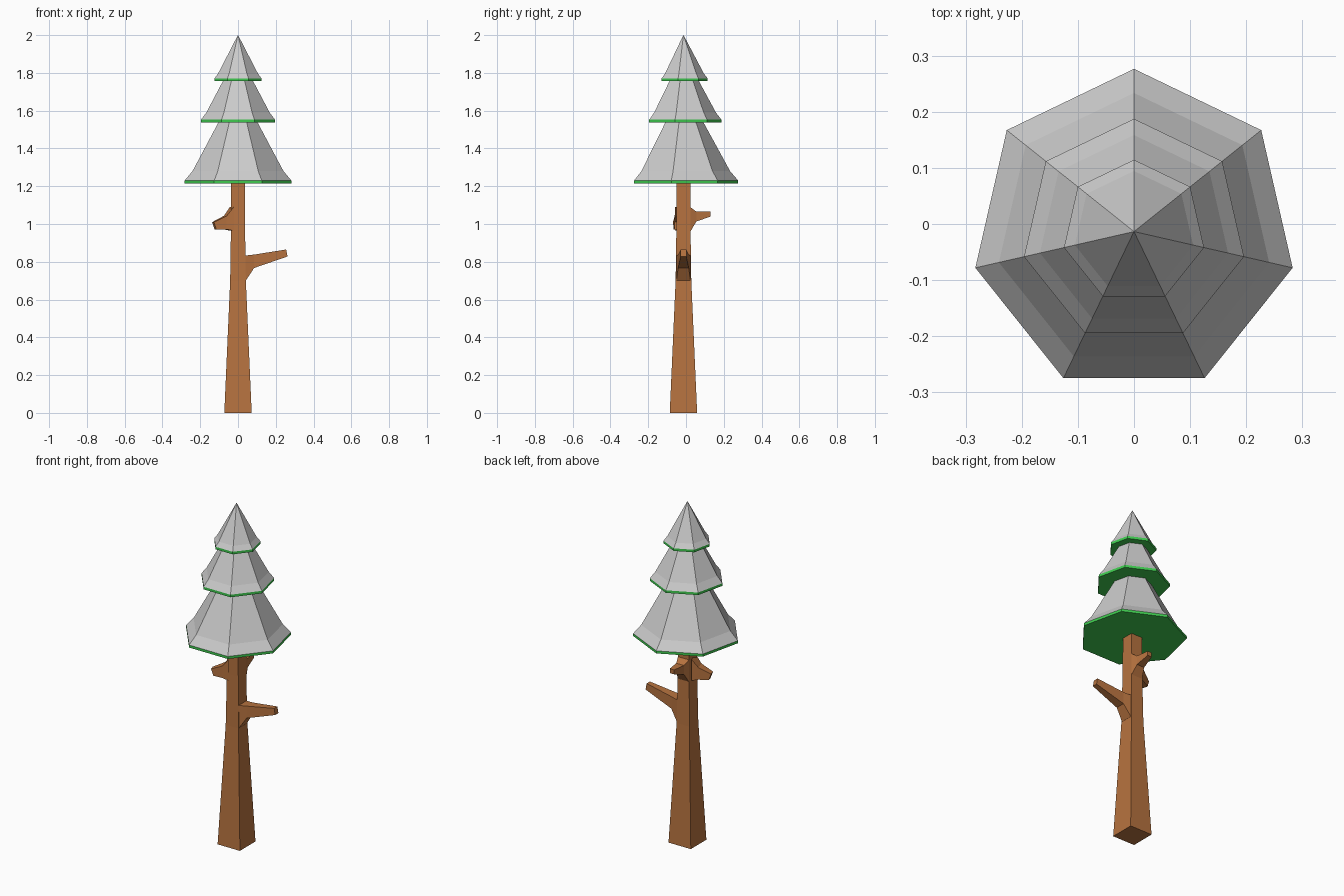
import bpy
from math import sin, cos, pi, radians

if "Cube" in bpy.data.objects:
    bpy.data.objects.remove(bpy.data.objects["Cube"])

CY = -0.0135  # tree axis sits slightly in front of the origin


def material(name, color):
    m = bpy.data.materials.new(name)
    m.diffuse_color = color
    m.use_nodes = True
    m.node_tree.nodes["Principled BSDF"].inputs["Base Color"].default_value = m.diffuse_color
    return m


bark = material("bark", (0.47, 0.17, 0.05, 1))
green = material("needles", (0.05, 0.6, 0.08, 1))


def loft(name, rings, mat=None, cap_start=False, cap_end=False):
    """Skin a list of equal-length rings with quads."""
    n = len(rings[0])
    verts = [p for ring in rings for p in ring]
    faces = [(a * n + i, a * n + (i + 1) % n, (a + 1) * n + (i + 1) % n, (a + 1) * n + i)
             for a in range(len(rings) - 1) for i in range(n)]
    if cap_start:
        faces.append(tuple(reversed(range(n))))
    if cap_end:
        faces.append(tuple(range(len(verts) - n, len(verts))))
    me = bpy.data.meshes.new(name)
    me.from_pydata(verts, [], faces)
    me.validate()
    if mat:
        me.materials.append(mat)
    ob = bpy.data.objects.new(name, me)
    bpy.context.collection.objects.link(ob)
    return ob


def ring(n, r, z, start):
    return [(r * cos(start + 2 * pi * i / n), CY + r * sin(start + 2 * pi * i / n), z)
            for i in range(n)]


# Trunk: tapered square post
loft("trunk", [ring(4, h * 2 ** 0.5, z, pi / 4)
               for h, z in [(0.0725, 0), (0.0415, 0.70), (0.037, 1.0), (0.036, 1.218)]],
     bark, cap_start=True)


# Branches: square sections (low distance, low z, high distance, high z, half width)
def branch(name, angle, sections):
    a = radians(angle)

    def pt(d, s, z):
        return (d * cos(a) - s * sin(a), CY + d * sin(a) + s * cos(a), z)

    loft(name, [[pt(dl, -w, zl), pt(dl, w, zl), pt(dh, w, zh), pt(dh, -w, zh)]
                for dl, zl, dh, zh, w in sections], bark, cap_end=True)


branch("right_branch", 0, [(0.041, 0.70, 0.038, 0.833, 0.037),
                           (0.085, 0.767, 0.085, 0.838, 0.028),
                           (0.262, 0.828, 0.255, 0.865, 0.015)])
branch("back_branch", 90, [(0.037, 0.96, 0.036, 1.09, 0.036),
                           (0.068, 1.013, 0.068, 1.066, 0.025),
                           (0.144, 1.04, 0.144, 1.066, 0.014)])
branch("left_branch", 197, [(0.034, 0.965, 0.034, 1.09, 0.036),
                            (0.072, 0.972, 0.070, 1.043, 0.027),
                            (0.125, 0.972, 0.138, 1.01, 0.016)])

# Foliage tiers: green rim slab with a grey seven-sided snow cap
tiers = [("bottom", 0.29, 0.247, 1.215, 1.23, 1.28, 0.105, 1.54),
         ("middle", 0.201, 0.172, 1.537, 1.552, 1.59, 0.08, 1.76),
         ("top", 0.128, 0.108, 1.756, 1.771, 1.797, 0.0, 2.0)]
for name, r, r_kink, z0, z1, z_kink, r_top, z_top in tiers:
    loft(name + "_needles", [ring(7, r, z, pi / 2) for z in (z0, z1)], green, cap_start=True)
    loft(name + "_snow", [ring(7, rr, z, pi / 2) for rr, z in
                          [(r, z1), (r_kink, z_kink), (max(r_top, 0.0005), z_top)]],
         cap_end=True)
